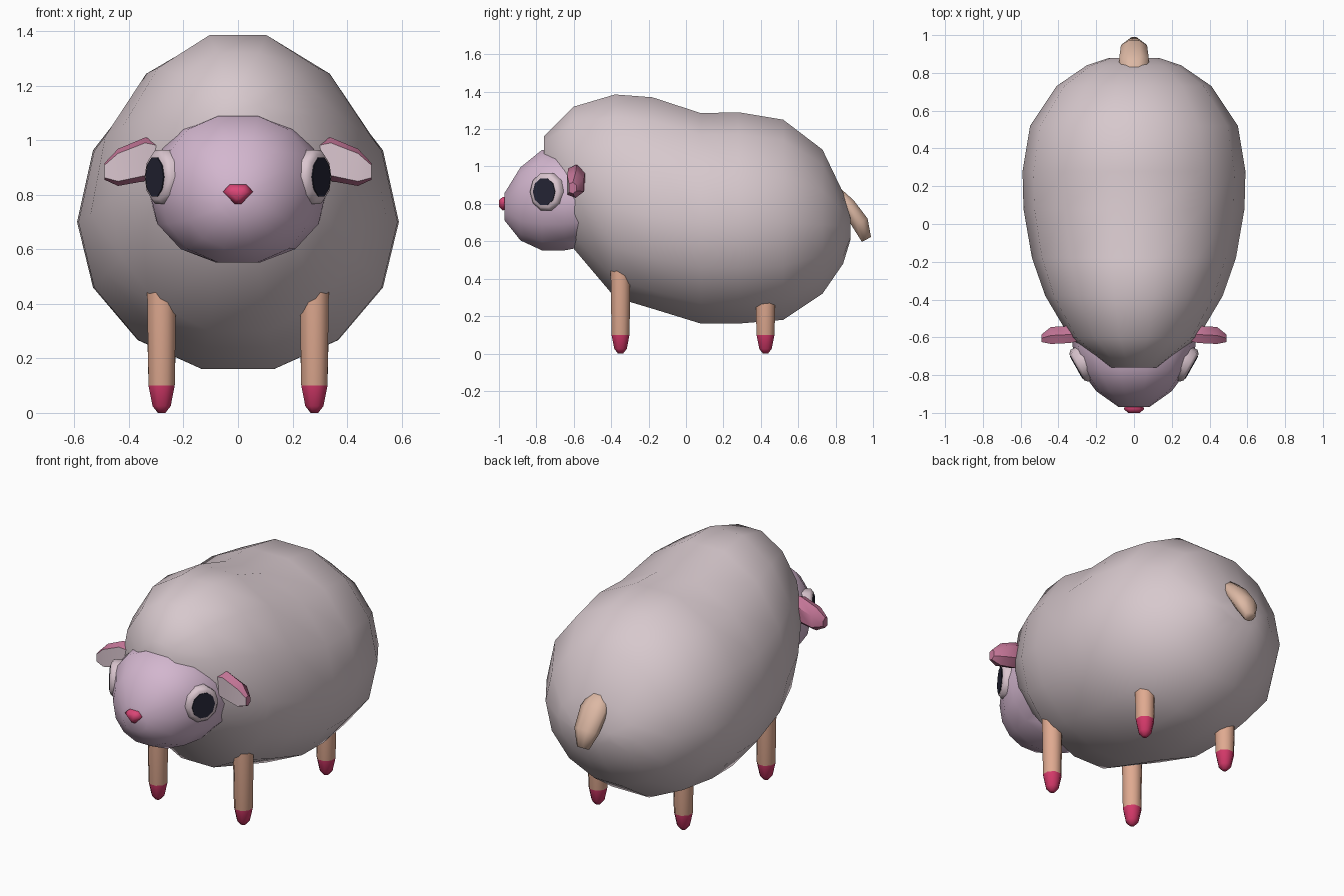
import bpy, bmesh, math
from mathutils import Vector

cube = bpy.data.objects.get("Cube")
if cube:
    bpy.data.objects.remove(cube, do_unlink=True)


def material(name, r, g, b):
    m = bpy.data.materials.new(name)
    m.use_nodes = True
    m.diffuse_color = (r, g, b, 1)
    bsdf = m.node_tree.nodes["Principled BSDF"]
    bsdf.inputs["Base Color"].default_value = (r, g, b, 1)
    bsdf.inputs["Roughness"].default_value = 0.8
    return m


WOOL = material("wool pale pink", 0.68, 0.58, 0.61)
FACE = material("face lilac", 0.65, 0.47, 0.62)
SKIN = material("leg tan", 0.74, 0.40, 0.28)
TAIL = material("tail beige", 0.72, 0.48, 0.37)
HOOF = material("hoof crimson", 0.65, 0.04, 0.14)
NOSE = material("nose pink", 0.70, 0.06, 0.18)
EAR = material("ear rose", 0.55, 0.18, 0.31)
PALE = material("pale pink", 0.70, 0.56, 0.62)
PUPIL = material("pupil dark", 0.018, 0.018, 0.035)


def polygon(n, power=1.0):
    """Unit section with a flat top; power below 1 makes it boxier."""
    pts = []
    for i in range(n):
        a = 2 * math.pi * (i + 0.5) / n
        s, c = math.sin(a), math.cos(a)
        pts.append((math.copysign(abs(s) ** power, s), math.copysign(abs(c) ** power, c)))
    return pts


def loft(name, rings, section, u, v, mats, rule=None, angle=60):
    """Skin rings of (centre, half width, up, down) and cap both ends."""
    bm = bmesh.new()
    u, v = Vector(u), Vector(v)
    loops = []
    for centre, w, up, down in rings:
        loops.append([bm.verts.new(Vector(centre) + u * a * w + v * b * (up if b > 0 else down))
                      for a, b in section])
    n = len(section)
    for lo, hi in zip(loops, loops[1:]):
        for i in range(n):
            j = (i + 1) % n
            bm.faces.new((lo[i], lo[j], hi[j], hi[i]))
    bm.faces.new(loops[0])
    bm.faces.new(loops[-1])
    bmesh.ops.recalc_face_normals(bm, faces=bm.faces[:])
    bm.normal_update()
    for f in bm.faces:
        f.material_index = rule(f) if rule else 0
    mesh = bpy.data.meshes.new(name)
    bm.to_mesh(mesh)
    bm.free()
    for m in mats:
        mesh.materials.append(m)
    ob = bpy.data.objects.new(name, mesh)
    bpy.context.collection.objects.link(ob)
    bpy.ops.object.select_all(action="DESELECT")
    ob.select_set(True)
    bpy.context.view_layer.objects.active = ob
    bpy.ops.object.shade_smooth_by_angle(angle=math.radians(angle))
    return ob


X, Y, Z = (1, 0, 0), (0, 1, 0), (0, 0, 1)

# Woolly body: y, bottom, top, half width, height of widest point
stations = [(-0.76, 0.85, 1.16, 0.13, 1.02), (-0.60, 0.56, 1.32, 0.34, 0.90),
            (-0.38, 0.30, 1.385, 0.47, 0.78), (-0.18, 0.24, 1.37, 0.54, 0.73),
            (0.08, 0.16, 1.285, 0.585, 0.70), (0.28, 0.16, 1.29, 0.59, 0.70),
            (0.52, 0.18, 1.25, 0.55, 0.70), (0.73, 0.32, 1.09, 0.41, 0.69),
            (0.84, 0.48, 0.86, 0.25, 0.68), (0.88, 0.61, 0.73, 0.13, 0.67)]
loft("body", [((0, y, c), w, (t - c) / 0.975, (c - b) / 0.975) for y, b, t, w, c in stations],
     polygon(14), X, Z, [WOOL], angle=80)

# Head
head = [(-0.97, 0.785, 0.08, 0.075), (-0.885, 0.80, 0.20, 0.20), (-0.77, 0.82, 0.285, 0.275),
        (-0.65, 0.82, 0.325, 0.275), (-0.52, 0.82, 0.33, 0.25)]
loft("head", [((0, y, z), w, h, h) for y, z, w, h in head],
     polygon(14, 0.92), X, Z, [FACE], angle=80)

# Nose
loft("nose", [((0, -0.95, 0.805), 0.04, 0.03, 0.03), ((0, -0.98, 0.805), 0.055, 0.032, 0.04),
              ((0, -1.0, 0.805), 0.03, 0.015, 0.02)],
     [(-0.55, 1), (0.55, 1), (1, 0.2), (0.2, -1), (-0.2, -1), (-1, 0.2)], X, Z, [NOSE], angle=70)

# Tail hanging down from the rump
tail = [(0.79, 0.88, 0.055, 0.03), (0.86, 0.80, 0.085, 0.045),
        (0.93, 0.70, 0.075, 0.05), (0.965, 0.61, 0.035, 0.03)]
loft("tail", [((0, y, z), w, h, h) for y, z, w, h in tail],
     polygon(8), X, (0, 0.88, 0.47), [TAIL], angle=70)

ear_section = [(-1, 0.75), (0, 1), (1, 0.5), (1, -0.5), (0, -1), (-1, -0.75)]
for side, s in (("left", 1), ("right", -1)):
    # Ear with a pale front
    ear = [(0.27, -0.58, 0.93, 0.035, 0.06), (0.34, -0.585, 0.93, 0.045, 0.08),
           (0.44, -0.59, 0.90, 0.045, 0.068), (0.49, -0.605, 0.885, 0.02, 0.03)]
    loft(side + "_ear", [((s * x, y, z), w, h, h) for x, y, z, w, h in ear],
         ear_section, Y, Z, [EAR, PALE],
         lambda f: int(f.normal.y < -0.8), angle=40)

    # Eye: rounded white disc with a thin dark pupil
    out = Vector((s * 0.87, -0.49, 0))
    across = Vector((0.49, s * 0.87, 0))
    centre = Vector((s * 0.298, -0.755, 0.865))
    loft(side + "_eye",
         [(centre + out * d, r, r * 1.08, r * 1.08)
          for d, r in ((-0.06, 0.095), (-0.01, 0.097), (0.006, 0.08))],
         polygon(10), across, Z, [PALE])
    loft(side + "_pupil",
         [(centre + out * d, 0.068, 0.075, 0.075) for d in (0.004, 0.010)],
         polygon(10), across, Z, [PUPIL], angle=40)

    # Legs with hooves
    for end, y, top in (("front", -0.35, 0.48), ("back", 0.425, 0.34)):
        leg = [(top, 0.058), (0.10, 0.052), (0.025, 0.036), (0.0, 0.015)]
        loft(f"{end}_{side}_leg", [((s * 0.28, y, z), r, r, r) for z, r in leg],
             polygon(8), X, Y, [SKIN, HOOF],
             lambda f: int(f.calc_center_median().z < 0.1), angle=60)
